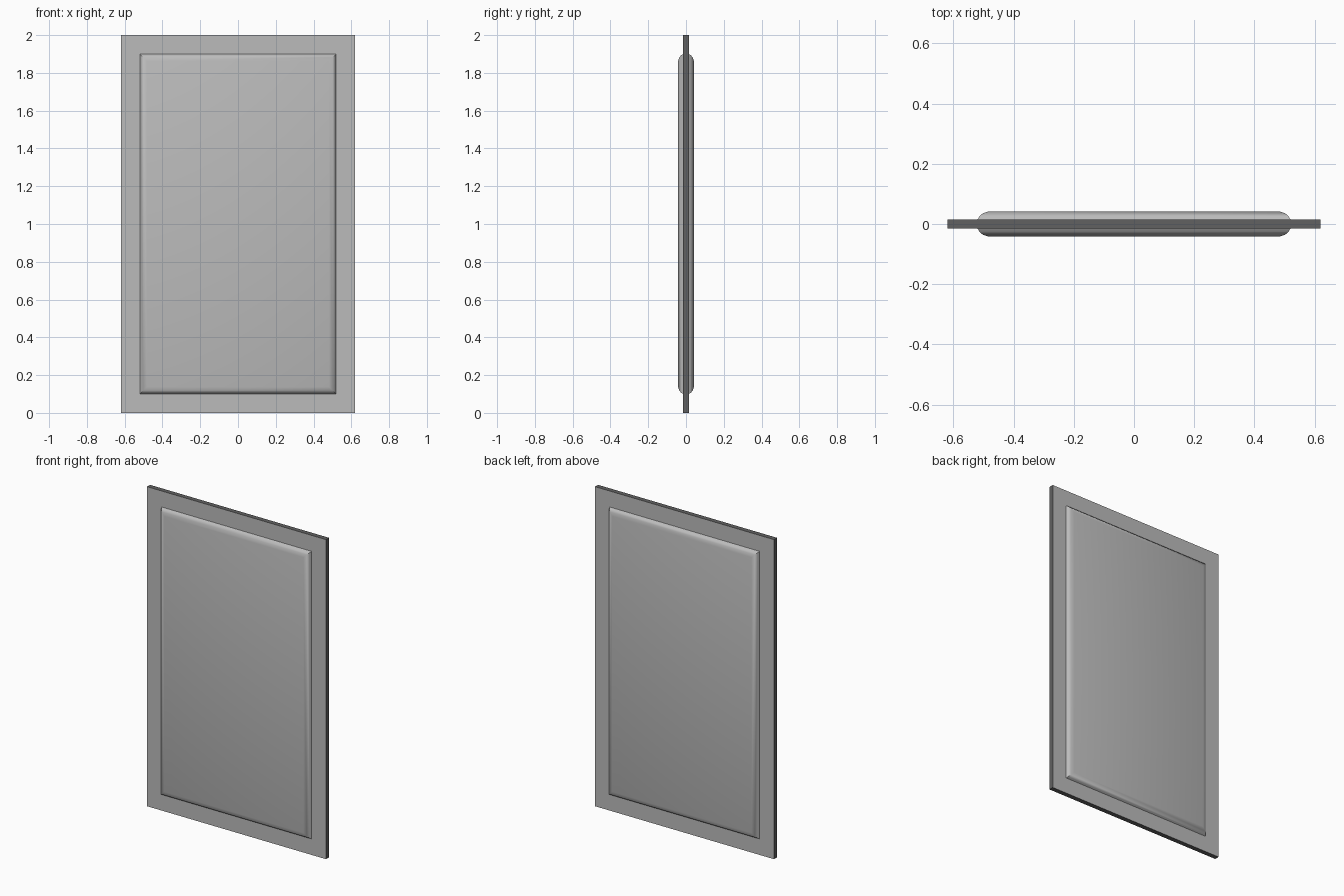
import bpy
import bmesh

cube = bpy.data.objects.get("Cube")
if cube:
    bpy.data.objects.remove(cube, do_unlink=True)

WIDTH, HEIGHT = 1.24, 2.0


def make_material(name, rgb):
    mat = bpy.data.materials.new(name)
    mat.use_nodes = True
    color = (*rgb, 1.0)
    mat.diffuse_color = color
    mat.node_tree.nodes["Principled BSDF"].inputs["Base Color"].default_value = color
    return mat


light_grey = make_material("light grey", (0.5, 0.5, 0.5))
dark_grey = make_material("dark grey rim", (0.12, 0.12, 0.12))


def rectangle_ring(bm, margin, y):
    x = WIDTH / 2 - margin
    low, high = margin, HEIGHT - margin
    corners = [(-x, low), (x, low), (x, high), (-x, high)]
    return [bm.verts.new((cx, y, cz)) for cx, cz in corners]


# Front half of the door: rim, flat frame, rounded step and raised centre
profile = [(0, 0), (0, -0.015), (0.1, -0.015),
           (0.106, -0.025), (0.118, -0.036), (0.138, -0.042)]
bm = bmesh.new()
rings = [rectangle_ring(bm, margin, y) for margin, y in profile]
for step, (outer, inner) in enumerate(zip(rings, rings[1:])):
    for i in range(4):
        j = (i + 1) % 4
        face = bm.faces.new((outer[i], outer[j], inner[j], inner[i]))
        face.material_index = 1 if step == 0 else 0
bm.faces.new(rings[-1])

# Back half mirrors the front
bmesh.ops.mirror(bm, geom=bm.verts[:] + bm.edges[:] + bm.faces[:],
                 axis='Y', merge_dist=0.0001)
bmesh.ops.remove_doubles(bm, verts=bm.verts[:], dist=0.0001)
bmesh.ops.recalc_face_normals(bm, faces=bm.faces[:])

mesh = bpy.data.meshes.new("door_panel")
bm.to_mesh(mesh)
bm.free()
mesh.materials.append(light_grey)
mesh.materials.append(dark_grey)
door = bpy.data.objects.new("door_panel", mesh)
bpy.context.collection.objects.link(door)

# Smooth rounded step with crisp frame edges
bpy.ops.object.select_all(action='DESELECT')
door.select_set(True)
bpy.context.view_layer.objects.active = door
bpy.ops.object.shade_smooth_by_angle(angle=0.6)
